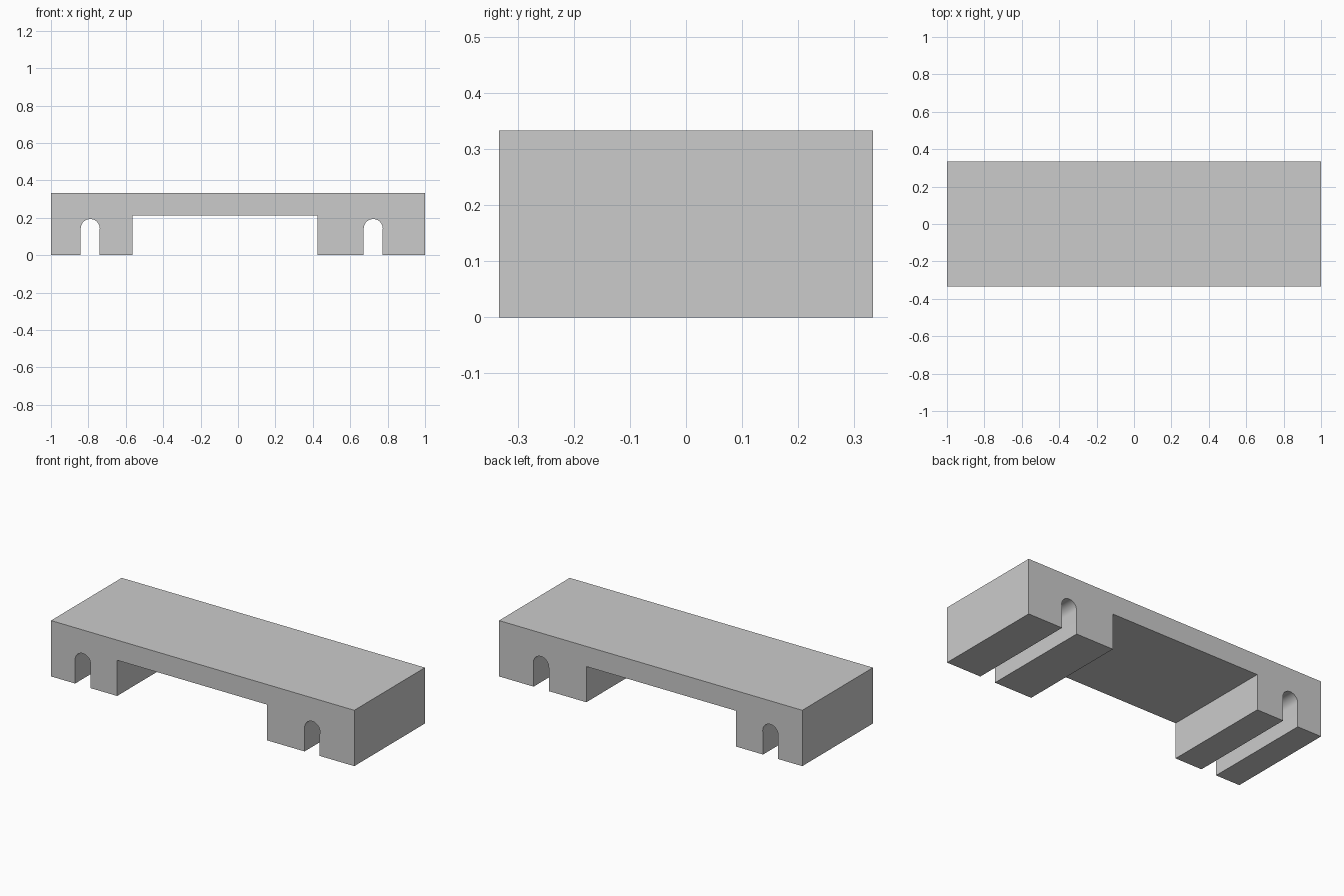
import bpy, bmesh
from math import sin, cos, radians

if "Cube" in bpy.data.objects:
    bpy.data.objects.remove(bpy.data.objects["Cube"])

HALF_X, HALF_Y, TOP = 1.0, 0.333, 0.333
R, ARC_Z, SEGS = 0.051, 0.142, 20


def slot(cx):
    """Round-topped slot outline, running from its right foot to its left foot."""
    angles = [radians(-17 + 197 * i / SEGS) for i in range(SEGS + 1)]
    arc = [(cx + R * cos(a), ARC_Z + R * sin(a)) for a in angles]
    return [(arc[0][0], 0)] + arc + [(cx - R, 0)]


def extrude_profile(name, points):
    """Extrude an x-z outline through the full depth."""
    bm = bmesh.new()
    face = bm.faces.new([bm.verts.new((x, -HALF_Y, z)) for x, z in points])
    ext = bmesh.ops.extrude_face_region(bm, geom=[face])
    moved = [v for v in ext["geom"] if isinstance(v, bmesh.types.BMVert)]
    bmesh.ops.translate(bm, verts=moved, vec=(0, 2 * HALF_Y, 0))
    bmesh.ops.recalc_face_normals(bm, faces=bm.faces)
    mesh = bpy.data.meshes.new(name)
    bm.to_mesh(mesh)
    bm.free()
    obj = bpy.data.objects.new(name, mesh)
    bpy.context.collection.objects.link(obj)
    return obj


# Outline: top bar, right foot with slot, central opening, left foot with slot
outline = [(-HALF_X, 0), (-HALF_X, TOP), (HALF_X, TOP), (HALF_X, 0)]
outline += slot(0.723)
outline += [(0.424, 0), (0.424, 0.213), (-0.564, 0.213), (-0.564, 0)]
outline += slot(-0.79)
block = extrude_profile("slotted_bridge_block", outline)

# Smooth slot arches with crisp corners
bpy.context.view_layer.objects.active = block
block.select_set(True)
bpy.ops.object.shade_smooth_by_angle(angle=radians(15))
